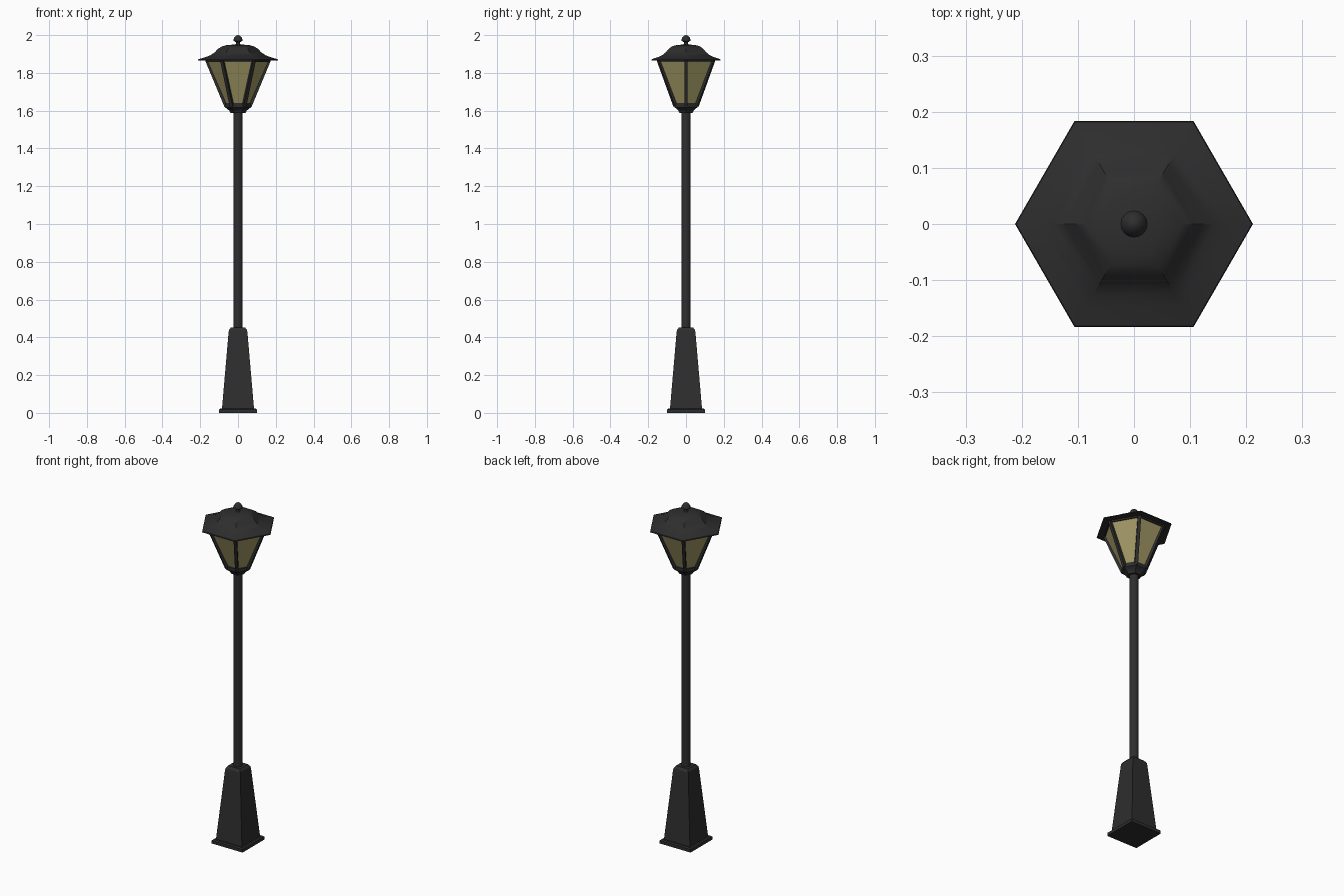
import bpy, bmesh, math
from mathutils import Vector

if "Cube" in bpy.data.objects:
    bpy.data.objects.remove(bpy.data.objects["Cube"], do_unlink=True)


def material(name, color):
    m = bpy.data.materials.new(name)
    m.use_nodes = True
    m.diffuse_color = color
    m.node_tree.nodes["Principled BSDF"].inputs["Base Color"].default_value = color
    return m


iron = material("black iron", (0.027, 0.027, 0.027, 1))
glass = material("amber glass", (0.36, 0.32, 0.13, 1))


def finish(bm, name, mat, smooth=30):
    bmesh.ops.recalc_face_normals(bm, faces=bm.faces)
    mesh = bpy.data.meshes.new(name)
    bm.to_mesh(mesh)
    bm.free()
    mesh.materials.append(mat)
    ob = bpy.data.objects.new(name, mesh)
    bpy.context.collection.objects.link(ob)
    if smooth:
        bpy.ops.object.select_all(action='DESELECT')
        ob.select_set(True)
        bpy.context.view_layer.objects.active = ob
        bpy.ops.object.shade_smooth_by_angle(angle=math.radians(smooth))
    return ob


def lathe(name, profile, sides, mat, turn=0.0, caps=True, smooth=30):
    """Stack polygon rings of (corner radius, height)."""
    bm = bmesh.new()
    rings = []
    for r, z in profile:
        angles = [turn + math.tau * i / sides for i in range(sides)]
        rings.append([bm.verts.new((r * math.cos(a), r * math.sin(a), z)) for a in angles])
    for low, high in zip(rings, rings[1:]):
        for i in range(sides):
            j = (i + 1) % sides
            bm.faces.new((low[i], low[j], high[j], high[i]))
    if caps:
        bm.faces.new(rings[0])
        bm.faces.new(rings[-1])
    return finish(bm, name, mat, smooth)


def bar(name, start, end, width):
    """Square bar between two points, facing outward."""
    a, b = Vector(start), Vector(end)
    along = (b - a).normalized()
    side = along.cross(Vector((a.x, a.y, 0))).normalized() * width / 2
    out = along.cross(side)
    bm = bmesh.new()
    ends = [[bm.verts.new(p + s * side + t * out)
             for s, t in ((-1, -1), (1, -1), (1, 1), (-1, 1))] for p in (a, b)]
    for i in range(4):
        j = (i + 1) % 4
        bm.faces.new((ends[0][i], ends[0][j], ends[1][j], ends[1][i]))
    for ring in ends:
        bm.faces.new(ring)
    return finish(bm, name, iron, 0)


# Square pedestal, profile given as half widths
quarter = math.pi / 4
root2 = math.sqrt(2)
plinth = [(0.101, 0), (0.101, 0.018), (0.094, 0.023), (0.08, 0.023)]
pedestal = [(0.085, 0.02), (0.05, 0.425), (0.048, 0.438), (0.038, 0.452)]
lathe("plinth", [(r * root2, z) for r, z in plinth], 4, iron, quarter, smooth=0)
lathe("pedestal", [(r * root2, z) for r, z in pedestal], 4, iron, quarter, smooth=0)

# Pole
lathe("pole", [(0.025, 0.44), (0.025, 1.6)], 16, iron)

# Lantern collar and glass
lathe("collar", [(0.04, 1.588), (0.046, 1.6), (0.058, 1.61), (0.07, 1.618), (0.072, 1.64),
                 (0.062, 1.643)], 6, iron)
lathe("lantern_glass", [(0.064, 1.63), (0.168, 1.867)], 6, glass, smooth=0)

# Corner bars and top rails
for i in range(6):
    a, b = math.tau * i / 6, math.tau * (i + 1) / 6
    c, s = math.cos(a), math.sin(a)
    bar("corner_bar", (0.064 * c, 0.064 * s, 1.625), (0.165 * c, 0.165 * s, 1.867), 0.018)
    bar("top_rail", (0.165 * c, 0.165 * s, 1.862),
        (0.165 * math.cos(b), 0.165 * math.sin(b), 1.862), 0.01)

# Flared roof
lathe("roof", [(0.15, 1.866), (0.212, 1.866), (0.21, 1.872), (0.17, 1.884), (0.145, 1.894),
               (0.122, 1.91), (0.105, 1.928), (0.085, 1.94), (0.06, 1.947), (0.02, 1.95)],
      6, iron)

# Finial
lathe("finial", [(0.013, 1.945), (0.011, 1.962), (0.016, 1.966), (0.024, 1.97), (0.024, 1.977),
                 (0.019, 1.988), (0.01, 1.997), (0.002, 2.0)], 16, iron, smooth=40)
